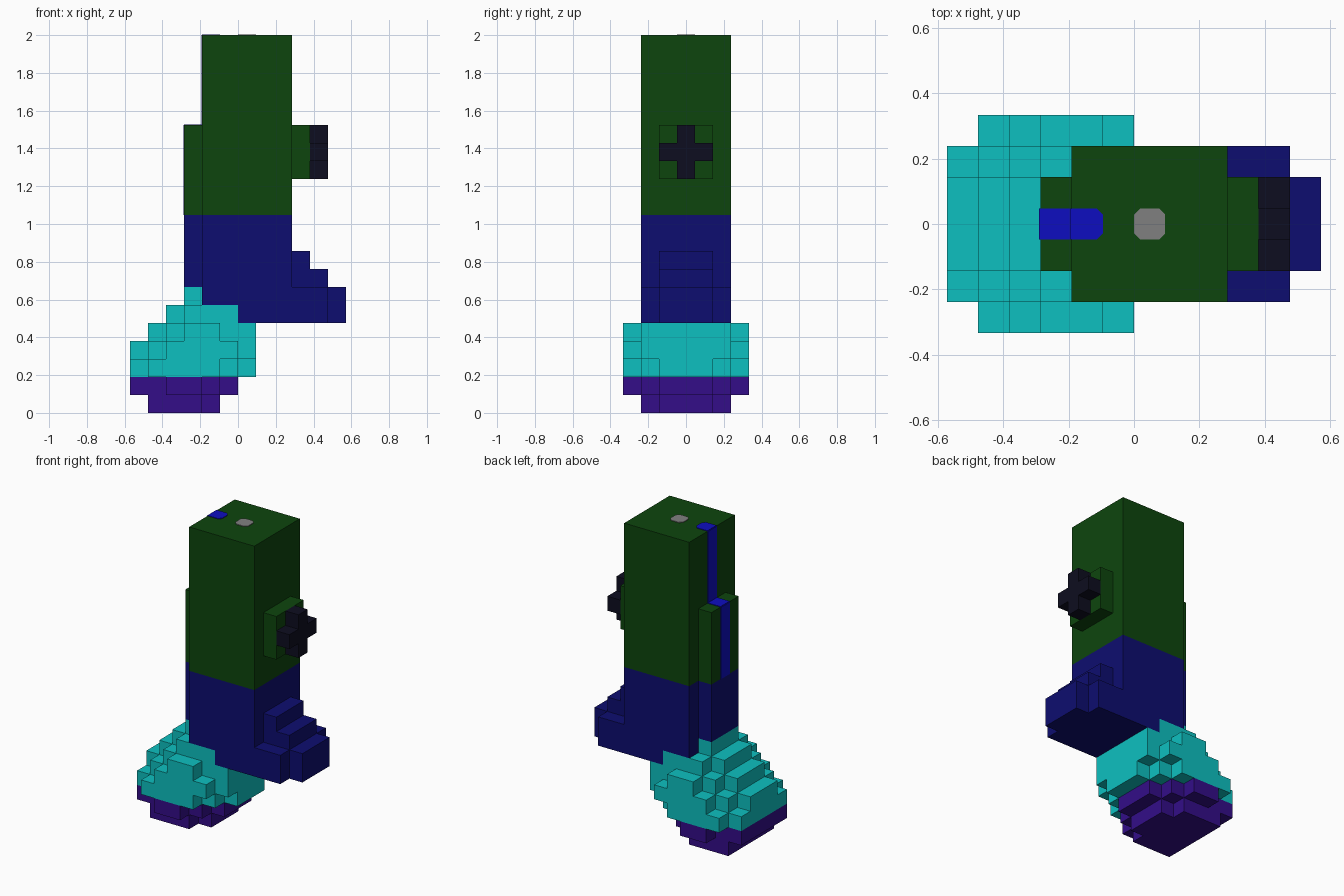
import bpy, bmesh
from mathutils import Vector

if "Cube" in bpy.data.objects:
    bpy.data.objects.remove(bpy.data.objects["Cube"], do_unlink=True)

U = 2 / 21  # one block


def material(name, r, g, b):
    m = bpy.data.materials.new(name)
    m.use_nodes = True
    m.diffuse_color = (r, g, b, 1)
    m.node_tree.nodes["Principled BSDF"].inputs["Base Color"].default_value = (r, g, b, 1)
    return m


GREEN = material("dark green", 0.004, 0.060, 0.004)
NAVY = material("navy", 0.004, 0.004, 0.160)
CYAN = material("cyan", 0.004, 0.530, 0.530)
PURPLE = material("purple", 0.033, 0.004, 0.250)
BLACK = material("near black", 0.004, 0.004, 0.014)
BLUE = material("bright blue", 0.004, 0.004, 0.530)
GREY = material("grey", 0.216, 0.216, 0.216)


def finish(bm, name, mat):
    bmesh.ops.recalc_face_normals(bm, faces=bm.faces)
    me = bpy.data.meshes.new(name)
    bm.to_mesh(me)
    bm.free()
    me.materials.append(mat)
    ob = bpy.data.objects.new(name, me)
    bpy.context.collection.objects.link(ob)
    return ob


def blocks(name, mat, boxes):
    """Closed shell round a union of boxes (x0, x1, half width in y, z0, z1), in blocks."""
    cells = set()
    for x0, x1, w, z0, z1 in boxes:
        n = int(w)  # widths are odd, so cells sit at y = -n..n
        cells |= {(x, y, z) for x in range(x0, x1) for y in range(-n, n + 1)
                  for z in range(z0, z1)}
    bm = bmesh.new()
    for c in sorted(cells):
        for axis in range(3):
            for side in (0, 1):
                near = list(c)
                near[axis] += 2 * side - 1
                if tuple(near) in cells:
                    continue
                a, b = (axis + 1) % 3, (axis + 2) % 3
                corners = []
                for da, db in ((0, 0), (1, 0), (1, 1), (0, 1)):
                    p = Vector(c)
                    p[axis] += side
                    p[a] += da
                    p[b] += db
                    p.y -= 0.5
                    corners.append(bm.verts.new(p * U))
                bm.faces.new(corners if side else corners[::-1])
    bmesh.ops.remove_doubles(bm, verts=bm.verts, dist=U * 0.01)
    bmesh.ops.dissolve_limit(bm, angle_limit=0.01, verts=bm.verts, edges=bm.edges)
    return finish(bm, name, mat)


def plate(name, mat, outline, push):
    """Thin painted plate: an outline (in blocks) raised along push."""
    bm = bmesh.new()
    f = bm.faces.new([bm.verts.new(Vector(p) * U) for p in outline])
    new = bmesh.ops.extrude_face_region(bm, geom=[f])["geom"]
    moved = [v for v in new if isinstance(v, bmesh.types.BMVert)]
    bmesh.ops.translate(bm, verts=moved, vec=Vector(push) * 0.004)
    return finish(bm, name, mat)


# Sole: two stepped layers
blocks("sole", PURPLE, [
    (-5, -2, 2.5, 0, 1), (-2, -1, 1.5, 0, 1),
    (-6, -1, 2.5, 1, 2), (-4, -2, 3.5, 1, 2), (-1, 0, 1.5, 1, 2)])

# Rounded, stepped lower mass
blocks("lower_mound", CYAN, [
    # core, inner ridge and rear steps
    (-3, 0, 2.5, 2, 6), (-3, -2, 1.5, 6, 7),
    (-4, -3, 2.5, 2, 5), (-4, -3, 1.5, 5, 6),
    (-5, -4, 2.5, 2, 4), (-5, -4, 1.5, 4, 5),
    (-6, -5, 2.5, 2, 3), (-6, -5, 1.5, 3, 4),
    # side cheeks
    (-5, -4, 3.5, 2, 3), (-4, -3, 3.5, 2, 4),
    (-3, -1, 3.5, 2, 5), (-1, 0, 3.5, 3, 4),
    # forward lip
    (0, 1, 2.5, 3, 5), (0, 1, 1.5, 2, 3)])

# Navy lower column with rear ridge and stepped toe
blocks("lower_column", NAVY, [
    (-2, 3, 2.5, 6, 11), (0, 3, 2.5, 5, 6), (-3, -2, 1.5, 7, 11),
    (3, 5, 2.5, 5, 7), (5, 6, 1.5, 5, 7),
    (3, 4, 1.5, 7, 9), (4, 5, 1.5, 7, 8)])

# Green upper column with rear ridge
blocks("upper_column", GREEN, [(-2, 3, 2.5, 11, 21), (-3, -2, 1.5, 11, 16)])

# Knob: square base and cross-shaped cap
blocks("knob_base", GREEN, [(3, 4, 1.5, 13, 16)])
blocks("knob_cross", BLACK, [(4, 5, 0.5, 13, 16), (4, 5, 1.5, 14, 15)])

# Blue stripe over the top and down the rear
h, c = 0.5, 0.2
plate("stripe_top", BLUE, [(-2, -h, 21), (-1 - c, -h, 21), (-1, -h + c, 21),
                           (-1, h - c, 21), (-1 - c, h, 21), (-2, h, 21)], (0, 0, 1))
plate("stripe_step", BLUE, [(-3, -h, 16), (-2, -h, 16), (-2, h, 16), (-3, h, 16)], (0, 0, 1))
for name, x, z0, z1 in (("stripe_upper", -2, 16, 21), ("stripe_lower", -3, 11, 16)):
    plate(name, BLUE, [(x, -h, z0), (x, h, z0), (x, h, z1), (x, -h, z1)], (-1, 0, 0))

# Grey spot on the top
spot = [(h, -h + c), (h, h - c), (h - c, h), (-h + c, h),
        (-h, h - c), (-h, -h + c), (-h + c, -h), (h - c, -h)]
plate("top_spot", GREY, [(0.5 + x, y, 21) for x, y in spot], (0, 0, 1))
